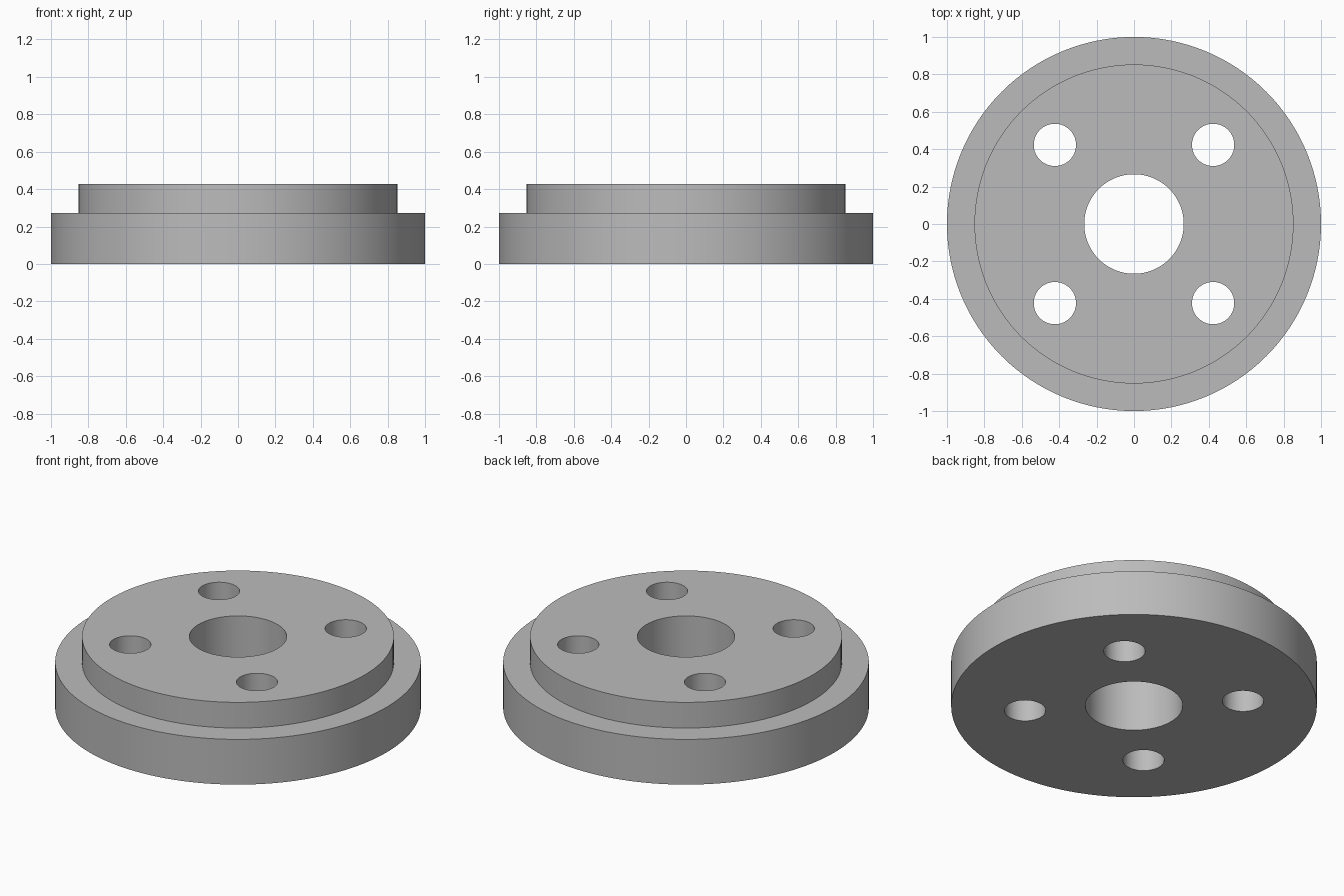
import bpy, bmesh, math
from mathutils import Matrix, Vector

SEGMENTS = 128
BOLT_OFFSET, BOLT_RADIUS = 0.423, 0.113

if "Cube" in bpy.data.objects:
    bpy.data.objects.remove(bpy.data.objects["Cube"], do_unlink=True)

grey = bpy.data.materials.new("plain grey")
grey.use_nodes = True
grey.diffuse_color = (0.5, 0.5, 0.5, 1)
grey.node_tree.nodes["Principled BSDF"].inputs["Base Color"].default_value = grey.diffuse_color


def add_object(name, bm):
    bmesh.ops.recalc_face_normals(bm, faces=bm.faces)
    mesh = bpy.data.meshes.new(name)
    bm.to_mesh(mesh)
    bm.free()
    mesh.materials.append(grey)
    obj = bpy.data.objects.new(name, mesh)
    bpy.context.collection.objects.link(obj)
    return obj


# Stepped disc with a central bore, turned from its cross-section (radius, height)
profile = [(0.266, 0), (1, 0), (1, 0.273), (0.853, 0.273), (0.853, 0.428), (0.266, 0.428)]
bm = bmesh.new()
ring = [bm.verts.new((r, 0, z)) for r, z in profile]
edges = [bm.edges.new((a, b)) for a, b in zip(ring, ring[1:] + ring[:1])]
bmesh.ops.spin(bm, geom=ring + edges, cent=(0, 0, 0), axis=(0, 0, 1),
               angle=math.tau, steps=SEGMENTS, use_merge=True)
bmesh.ops.remove_doubles(bm, verts=bm.verts, dist=0.0001)
flange = add_object("stepped_flange", bm)

# Four bolt holes on the diagonals
bm = bmesh.new()
for sx in (-1, 1):
    for sy in (-1, 1):
        place = Matrix.Translation(Vector((sx * BOLT_OFFSET, sy * BOLT_OFFSET, 0.2)))
        bmesh.ops.create_cone(bm, cap_ends=True, segments=64, radius1=BOLT_RADIUS,
                              radius2=BOLT_RADIUS, depth=1, matrix=place)
cutter = add_object("bolt_hole_cutter", bm)

drill = flange.modifiers.new("bolt holes", "BOOLEAN")
drill.operation = "DIFFERENCE"
drill.solver = "EXACT"
drill.object = cutter
bpy.ops.object.select_all(action="DESELECT")
flange.select_set(True)
bpy.context.view_layer.objects.active = flange
bpy.ops.object.modifier_apply(modifier=drill.name)
bpy.data.objects.remove(cutter, do_unlink=True)

# Smooth round walls, crisp rims
bpy.ops.object.shade_smooth_by_angle(angle=math.radians(30))
